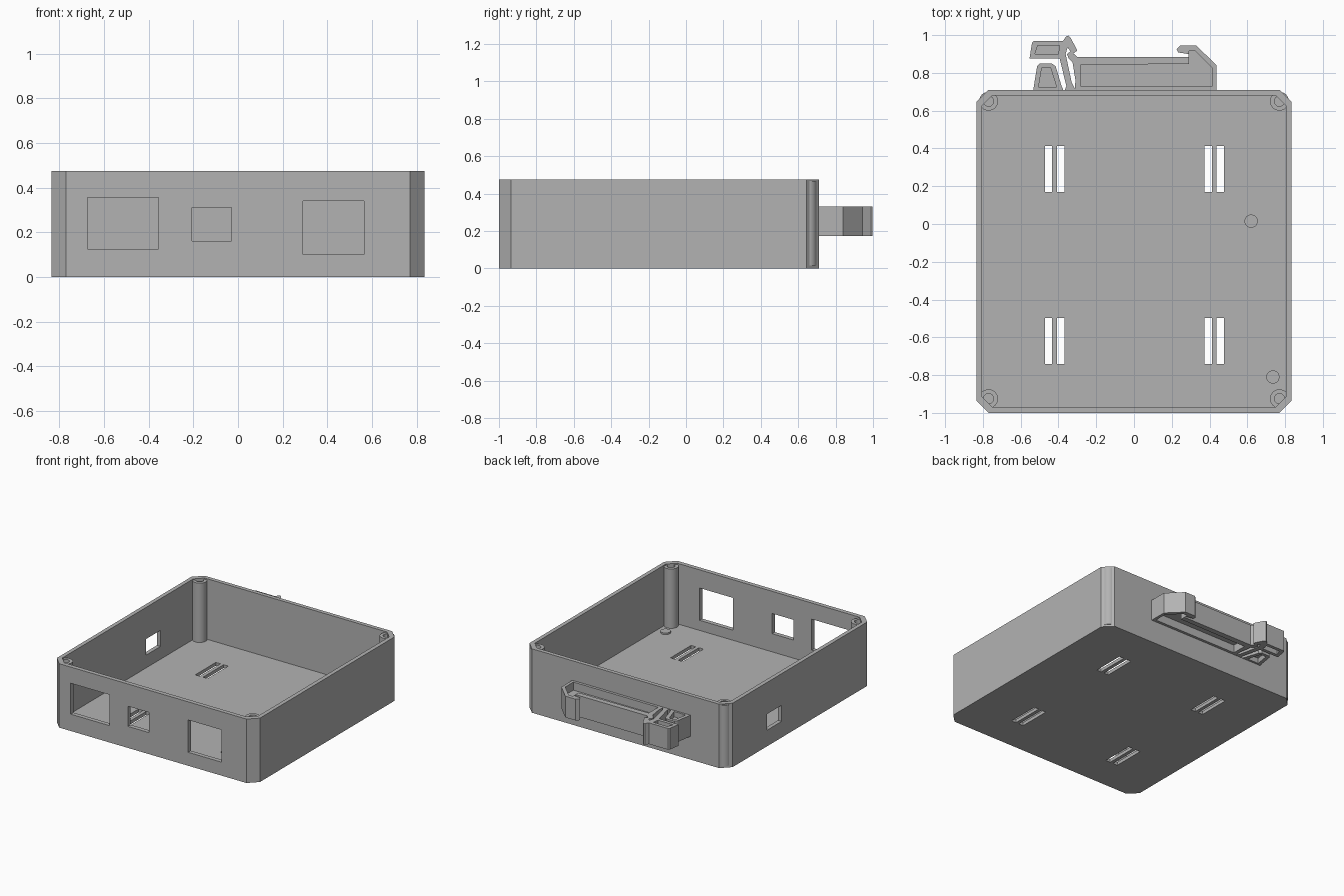
import bpy, bmesh, math

if "Cube" in bpy.data.objects:
    bpy.data.objects.remove(bpy.data.objects["Cube"])

grey = bpy.data.materials.new("plain grey plastic")
grey.use_nodes = True
GREY = (0.45, 0.45, 0.45, 1)
grey.diffuse_color = GREY
grey.node_tree.nodes["Principled BSDF"].inputs["Base Color"].default_value = GREY


def prism(name, profile, z0, z1):
    """Extrude a flat outline from z0 up to z1."""
    bm = bmesh.new()
    face = bm.faces.new([bm.verts.new((x, y, z0)) for x, y in profile])
    top = bmesh.ops.extrude_face_region(bm, geom=[face])["geom"]
    bmesh.ops.translate(bm, vec=(0, 0, z1 - z0),
                        verts=[v for v in top if isinstance(v, bmesh.types.BMVert)])
    bmesh.ops.recalc_face_normals(bm, faces=bm.faces)
    mesh = bpy.data.meshes.new(name)
    bm.to_mesh(mesh)
    bm.free()
    mesh.materials.append(grey)
    ob = bpy.data.objects.new(name, mesh)
    bpy.context.collection.objects.link(ob)
    return ob


def block(name, x0, x1, y0, y1, z0, z1):
    return prism(name, [(x0, y0), (x1, y0), (x1, y1), (x0, y1)], z0, z1)


def cylinder(name, x, y, r, z0, z1, sides=32):
    angles = [2 * math.pi * i / sides for i in range(sides)]
    return prism(name, [(x + r * math.cos(a), y + r * math.sin(a)) for a in angles], z0, z1)


def octagon(hx, y0, y1, c):
    """Rectangle with chamfered corners."""
    return [(-hx + c, y0), (hx - c, y0), (hx, y0 + c), (hx, y1 - c),
            (hx - c, y1), (-hx + c, y1), (-hx, y1 - c), (-hx, y0 + c)]


def cut(ob, cutters):
    """Subtract the cutters, bake the result and drop the cutters."""
    for c in cutters:
        c.hide_render = True
        m = ob.modifiers.new("cut", "BOOLEAN")
        m.operation, m.solver, m.object = "DIFFERENCE", "EXACT", c
    bpy.context.view_layer.update()
    baked = bpy.data.meshes.new_from_object(
        ob.evaluated_get(bpy.context.evaluated_depsgraph_get()))
    ob.modifiers.clear()
    ob.data = baked
    for c in cutters:
        bpy.data.objects.remove(c)


def smooth(ob):
    bpy.ops.object.select_all(action="DESELECT")
    ob.select_set(True)
    bpy.context.view_layer.objects.active = ob
    bpy.ops.object.shade_smooth_by_angle(angle=math.radians(30))


# Open tray with chamfered corners
FLOOR, RIM = 0.025, 0.475
tray = prism("open_case", octagon(0.835, -1, 0.71, 0.065), 0, RIM)
cutters = [prism("cavity", octagon(0.805, -0.968, 0.68, 0.055), FLOOR, 0.6)]

# Front connector windows
for x0, x1, z0, z1 in ((-0.675, -0.355, 0.125, 0.355),
                       (-0.205, -0.03, 0.16, 0.31),
                       (0.29, 0.565, 0.1, 0.34)):
    cutters.append(block("window", x0, x1, -1.1, -0.9, z0, z1))

# Side port
cutters.append(block("port", -0.9, -0.75, 0.07, 0.24, 0.12, 0.24))

# Paired strap slots in the floor
for cx in (-0.42, 0.425):
    for y0 in (-0.74, 0.17):
        for s in (-1, 1):
            x = cx + s * 0.032
            cutters.append(block("slot", x - 0.019, x + 0.019, y0, y0 + 0.243, -0.1, 0.1))
cut(tray, cutters)

# Corner screw posts with blind holes
for side, x in (("right", -0.77), ("left", 0.77)):
    for end, y in (("front", -0.925), ("back", 0.65)):
        post = cylinder(f"{end}_{side}_screw_post", x, y, 0.05, 0.015, 0.466)
        cut(post, [cylinder("screw_hole", x, y, 0.027, 0.2, 0.6, 24)])
        smooth(post)

# Low floor bosses
for i, (x, y) in enumerate(((0.62, 0.015), (0.735, -0.81))):
    smooth(cylinder(f"floor_boss_{i + 1}", x, y, 0.035, 0.015, FLOOR + 0.012))

# Rail clip on the back wall: body with fixed hook
Z0, Z1 = 0.172, 0.33
WALL = 0.7
body = prism("rail_clip_body", [
    (0.437, WALL), (0.437, 0.84), (0.33, 0.945), (0.245, 0.945), (0.225, 0.925),
    (0.235, 0.908), (0.288, 0.9), (0.288, 0.885), (-0.30, 0.885), (-0.335, 0.915),
    (-0.355, 0.9), (-0.345, 0.875), (-0.325, 0.855), (-0.31, 0.76), (-0.315, WALL)], Z0, Z1)
pocket = [(0.415, 0.73), (0.415, 0.825), (0.325, 0.915), (0.29, 0.915),
          (0.29, 0.848), (-0.283, 0.842), (-0.283, 0.73)]
cut(body, [prism("pocket_top", pocket, Z1 - 0.06, 0.5),
           prism("pocket_bottom", pocket, 0, Z0 + 0.06)])

# Spring arm rising from the wall beside the body
prism("clip_spring_arm", [
    (-0.395, 0.88), (-0.375, 0.8), (-0.358, 0.73), (-0.37, WALL), (-0.305, WALL),
    (-0.318, 0.725), (-0.33, 0.75), (-0.345, 0.82), (-0.362, 0.9), (-0.352, 0.935),
    (-0.325, 0.9), (-0.3, 0.918), (-0.335, 0.985), (-0.347, 0.997), (-0.36, 0.993),
    (-0.375, 0.97), (-0.395, 0.95)], Z0, Z1)

# Release tab at the tip of the spring
tab = prism("clip_release_tab", [
    (-0.553, 0.876), (-0.54, 0.96), (-0.53, 0.97), (-0.37, 0.97),
    (-0.362, 0.915), (-0.39, 0.876)], Z0, Z1)
tab_pocket = [(-0.525, 0.9), (-0.51, 0.945), (-0.395, 0.945), (-0.4, 0.9)]
cut(tab, [prism("tab_top", tab_pocket, Z1 - 0.04, 0.5),
          prism("tab_bottom", tab_pocket, 0, Z0 + 0.04)])

# Tapered stop below the tab
stop = prism("clip_stop", [
    (-0.535, WALL), (-0.513, 0.835), (-0.5, 0.85), (-0.435, 0.85), (-0.415, 0.835),
    (-0.385, 0.735), (-0.37, WALL)], Z0, Z1)
stop_pocket = [(-0.505, 0.725), (-0.488, 0.828), (-0.442, 0.828), (-0.41, 0.725)]
cut(stop, [prism("stop_top", stop_pocket, Z1 - 0.04, 0.5),
           prism("stop_bottom", stop_pocket, 0, Z0 + 0.04)])
